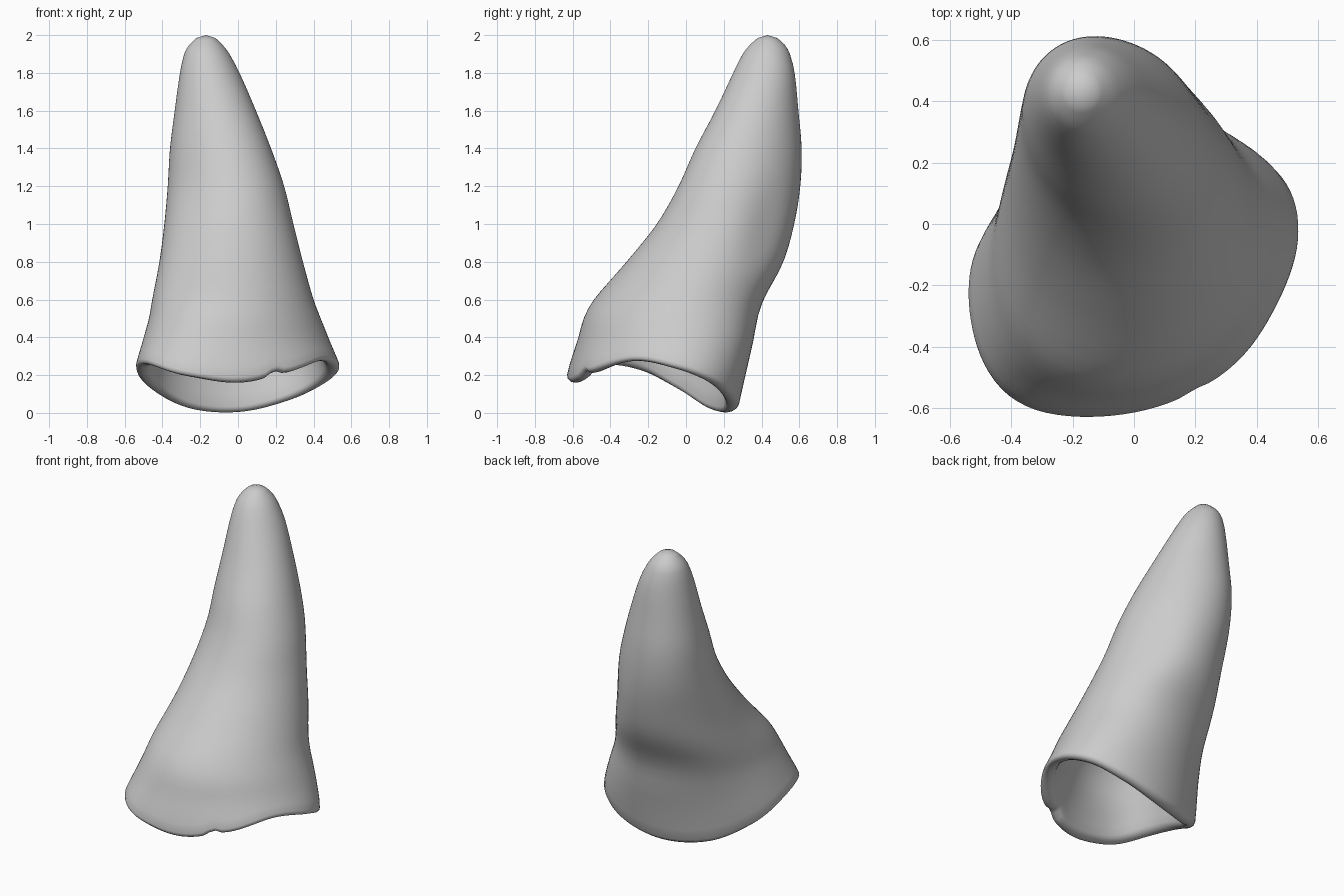
import bpy, bmesh, math

if "Cube" in bpy.data.objects:
    bpy.data.objects.remove(bpy.data.objects["Cube"])

# Cross-sections: z, x min, x max, y min, y max, shear
SECTIONS = [
    (0.00, -0.555, 0.56, -0.64, 0.27, 0.09),
    (0.20, -0.545, 0.553, -0.618, 0.315, 0.09),
    (0.40, -0.495, 0.478, -0.565, 0.36, 0.08),
    (0.50, -0.468, 0.438, -0.54, 0.377, 0.07),
    (0.60, -0.45, 0.40, -0.487, 0.41, 0.06),
    (0.80, -0.415, 0.345, -0.315, 0.515, 0.02),
    (1.00, -0.39, 0.295, -0.155, 0.573, -0.01),
    (1.20, -0.372, 0.245, -0.04, 0.605, -0.04),
    (1.40, -0.36, 0.175, 0.05, 0.612, -0.04),
    (1.60, -0.335, 0.095, 0.155, 0.595, -0.02),
    (1.80, -0.307, 0.008, 0.25, 0.575, 0.0),
    (1.90, -0.285, -0.045, 0.30, 0.55, 0.0),
    (1.95, -0.257, -0.083, 0.34, 0.522, 0.0),
    (1.985, -0.22, -0.12, 0.38, 0.482, 0.0),
]
# Bulges and dents: angle, angular width, height, height width, amount
BULGES = [(222, 28, 0.2, 0.25, 0.05), (135, 30, 0.6, 0.2, 0.03),
          (40, 25, 0.95, 0.25, -0.025), (315, 25, 0.2, 0.2, 0.01)]
# Rim height every 30 degrees, counter-clockwise from the right side
RIM = [0.235, 0.16, 0.065, 0.005, 0.025, 0.125, 0.225, 0.255, 0.195, 0.16, 0.215, 0.275]
N, WALL, BLEND = 96, 0.075, 0.65


def hermite(p0, p1, m0, m1, f):
    return ((2*f**3 - 3*f*f + 1)*p0 + (f**3 - 2*f*f + f)*m0
            + (3*f*f - 2*f**3)*p1 + (f**3 - f*f)*m1)


def section(z):
    i = 0
    while i < len(SECTIONS) - 2 and z > SECTIONS[i + 1][0]:
        i += 1
    a, b = SECTIONS[i], SECTIONS[i + 1]
    p, q = SECTIONS[max(i - 1, 0)], SECTIONS[min(i + 2, len(SECTIONS) - 1)]
    h = b[0] - a[0]
    f = min(max((z - a[0]) / h, 0), 1)
    return [hermite(a[k], b[k], (b[k] - p[k]) / (b[0] - p[0]) * h,
                    (q[k] - a[k]) / (q[0] - a[0]) * h, f) for k in range(1, 6)]


def rim(t):
    s = math.degrees(t) % 360 / 30
    i, f = int(s), s - int(s)
    v = [RIM[(i + k) % 12] for k in (-1, 0, 1, 2)]
    z = hermite(v[1], v[2], (v[2] - v[0]) / 2, (v[3] - v[1]) / 2, f)
    nick = 0.025 * math.exp(-((math.degrees(t) - 291) / 4) ** 2)
    return max(z, 0) + nick


def point(t, z, inset=0.0):
    x0, x1, y0, y1, shear = section(z)
    for ang, wide, height, tall, amount in BULGES:
        d = (math.degrees(t) - ang + 180) % 360 - 180
        inset -= amount * math.exp(-(d / wide) ** 2 - ((z - height) / tall) ** 2)
    a = max((x1 - x0) / 2 - inset, 0.01)
    half = (y1 - y0) / 2
    b = max(math.sqrt(half * half - shear * shear) - inset, 0.01)
    return ((x0 + x1) / 2 + a * math.cos(t),
            (y0 + y1) / 2 + b * math.sin(t) + shear * math.cos(t), z)


bm = bmesh.new()


def ring(height, inset):
    return [bm.verts.new(point(t, height(t), inset))
            for t in (2 * math.pi * i / N for i in range(N))]


def wall_height(f, lift):
    return lambda t: (rim(t) + lift) * (1 - f) + BLEND * f


# Outer wall from tip to rim, rolled lip, then inner wall back up
upper = [BLEND + (1.9 - BLEND) * k / 22 for k in range(1, 23)]
tip = [1.925, 1.95, 1.97, 1.985]
rings = [ring(lambda t, z=z: z, 0) for z in reversed(upper + tip)]
rings += [ring(wall_height(1 - k / 9, 0.03), 0) for k in range(10)]
for k in range(1, 6):
    ang = math.pi * k / 6
    rings.append(ring(lambda t: rim(t) + 0.03 * (1 - math.sin(ang)),
                      WALL / 2 * (1 - math.cos(ang))))
rings += [ring(wall_height(k / 9, 0.03), WALL) for k in range(10)]
rings += [ring(lambda t, z=z: z, WALL) for z in upper[:-1:2]]

for r, s in zip(rings, rings[1:]):
    for i in range(N):
        j = (i + 1) % N
        bm.faces.new((r[i], s[i], s[j], r[j]))

# Rounded tip cap and inner cavity end
for r, apex in ((rings[0], (-0.17, 0.432, 2.0)), (rings[-1], (-0.16, 0.42, 1.86))):
    v = bm.verts.new(apex)
    for i in range(N):
        bm.faces.new((v, r[i], r[(i + 1) % N]))

bmesh.ops.recalc_face_normals(bm, faces=bm.faces)
mesh = bpy.data.meshes.new("hollow_horn")
bm.to_mesh(mesh)
bm.free()
mesh.polygons.foreach_set("use_smooth", [True] * len(mesh.polygons))
horn = bpy.data.objects.new("hollow_horn", mesh)
bpy.context.collection.objects.link(horn)
